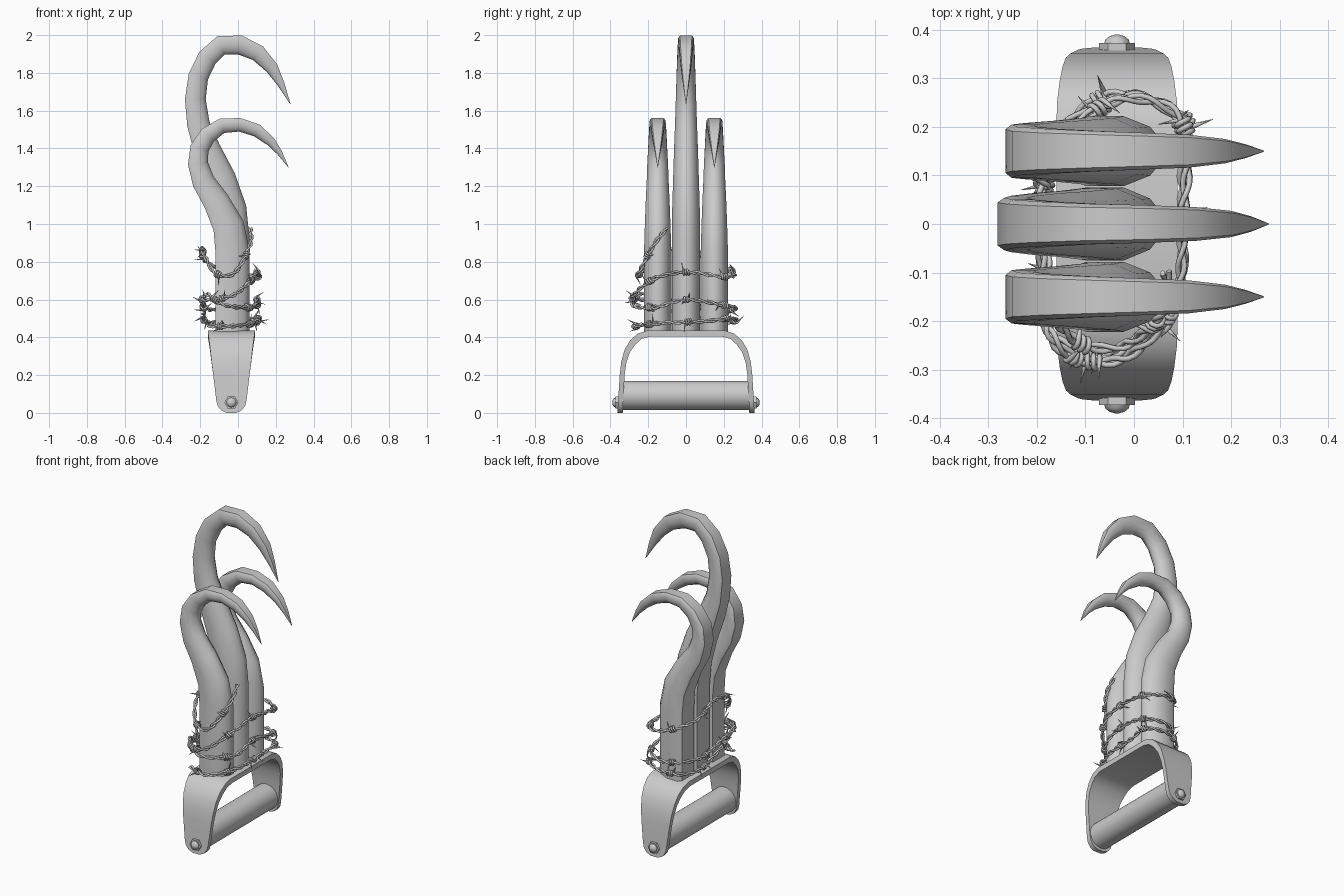
import bpy, bmesh, math, random
from mathutils import Vector

if "Cube" in bpy.data.objects:
    bpy.data.objects.remove(bpy.data.objects["Cube"])

random.seed(4)
CX = -0.035  # centre of the handle across x


def finish(name, bm, angle=40):
    bmesh.ops.recalc_face_normals(bm, faces=bm.faces)
    me = bpy.data.meshes.new(name)
    bm.to_mesh(me)
    bm.free()
    ob = bpy.data.objects.new(name, me)
    bpy.context.collection.objects.link(ob)
    bpy.ops.object.select_all(action='DESELECT')
    ob.select_set(True)
    bpy.context.view_layer.objects.active = ob
    bpy.ops.object.shade_smooth_by_angle(angle=math.radians(angle))
    return ob


def skin(name, rings, angle=40):
    """Bridge a list of equal-length point rings and cap both ends."""
    bm = bmesh.new()
    vs = [[bm.verts.new(p) for p in r] for r in rings]
    n = len(vs[0])
    for a, b in zip(vs, vs[1:]):
        for i in range(n):
            j = (i + 1) % n
            bm.faces.new((a[i], a[j], b[j], b[i]))
    bm.faces.new(vs[0])
    bm.faces.new(vs[-1])
    return finish(name, bm, angle)


# Claws: flat-backed section swept along a hook path (x, z, depth radius, width radius)
half = [(-1, .82), (-.75, 1), (.1, 1), (.7, .7), (1, .25)]
SECTION = half + [(u, -v) for u, v in reversed(half)]
MIDDLE = [(-.03, .43, .09, .075), (-.03, .93, .09, .075), (-.045, 1.08, .09, .073),
          (-.095, 1.24, .083, .068), (-.165, 1.4, .07, .063), (-.21, 1.53, .06, .058),
          (-.226, 1.66, .055, .054), (-.21, 1.78, .053, .05), (-.162, 1.88, .053, .046),
          (-.09, 1.946, .052, .042), (.01, 1.948, .051, .039), (.105, 1.905, .045, .035),
          (.18, 1.825, .034, .027), (.228, 1.74, .019, .016), (.277, 1.635, .001, .001)]
SIDE = [(-.03, .43, .09, .072), (-.03, .86, .09, .072), (-.05, .99, .083, .068),
        (-.115, 1.12, .07, .063), (-.183, 1.225, .06, .058), (-.212, 1.32, .053, .055),
        (-.204, 1.4, .05, .05), (-.16, 1.47, .046, .046), (-.085, 1.52, .04, .042),
        (.01, 1.525, .036, .038), (.1, 1.495, .034, .034), (.175, 1.435, .025, .025),
        (.222, 1.375, .014, .014), (.267, 1.3, .001, .001)]


def claw(name, path, y):
    rings = []
    for i, (x, z, r, w) in enumerate(path):
        a, b = path[max(i - 1, 0)], path[min(i + 1, len(path) - 1)]
        t = Vector((b[0] - a[0], 0, b[1] - a[1])).normalized()
        if i == 0:
            t = Vector((0, 0, 1))
        n = Vector((t.z, 0, -t.x))
        rings.append([Vector((x, y, z)) + n * (u * r) + Vector((0, v * w, 0)) for u, v in SECTION])
    skin(name, rings)


claw("middle_claw", MIDDLE, 0)
claw("left_claw", SIDE, -.15)
claw("right_claw", SIDE, .15)

# Handle bracket: bent strap (outer y, outer z, inner y, inner z, half width)
leg = [(.364, 0, .335, 0, .025), (.363, .012, .334, .012, .052), (.361, .035, .333, .035, .072),
       (.359, .065, .332, .065, .08), (.351, .2, .325, .2, .096), (.343, .27, .316, .265, .105),
       (.325, .335, .298, .32, .112), (.295, .385, .268, .362, .118),
       (.255, .42, .235, .392, .123), (.205, .436, .19, .404, .125)]
leg += [(-a, b, -c, d, w) for a, b, c, d, w in reversed(leg)]
skin("handle_bracket", [[(CX - w, a, b), (CX + w, a, b), (CX + w, c, d), (CX - w, c, d)]
                        for a, b, c, d, w in leg], 35)


# Turned parts along y: list of (y, radius)
def turned(name, profile, z, sides, x=CX, angle=40):
    skin(name, [[(x + r * math.cos(k * math.tau / sides), y, z + r * math.sin(k * math.tau / sides))
                 for k in range(sides)] for y, r in profile], angle)


turned("grip", [(-.334, .078), (.334, .078)], .092, 24)
for s, side in ((-1, "left"), (1, "right")):
    turned(side + "_bolt_nut", [(s * .35, .037), (s * .373, .037)], .055, 6, angle=30)
    turned(side + "_bolt_dome", [(s * .37, .027), (s * .38, .024), (s * .387, .015), (s * .39, .004)],
           .055, 12, angle=60)

# Barbed wire route, winding upward around the claws
ROUTE = [(-.16, -.24, .46), (-.02, -.275, .46), (.09, -.14, .475), (.1, .1, .485), (.1, .22, .5),
         (-.05, .265, .49), (-.17, .15, .48), (-.18, -.1, .55), (-.17, -.23, .63),
         (-.07, -.28, .57), (.08, -.16, .56), (.1, 0, .6), (.1, .2, .57), (-.03, .26, .55),
         (-.17, .12, .55), (-.19, -.1, .6), (-.16, -.25, .6), (-.03, -.28, .62), (.08, -.17, .71),
         (.1, 0, .745), (.1, .21, .72), (-.03, .255, .74), (-.17, .15, .8), (-.19, 0, .87),
         (-.18, -.15, .84), (-.12, -.24, .74), (-.02, -.25, .74), (.065, -.17, .89), (.065, -.09, .99)]
P = [Vector(p) for p in ROUTE]
P = [P[0] * 2 - P[1]] + P + [P[-1] * 2 - P[-2]]
wire = []
for i in range(1, len(P) - 2):
    a, b, c, d = P[i - 1:i + 3]
    steps = max(4, int((c - b).length / .013))
    for k in range(steps):
        t = k / steps
        wire.append(.5 * (2 * b + (c - a) * t + (2 * a - 5 * b + 4 * c - d) * t * t
                          + (3 * b - a - 3 * c + d) * t ** 3))


def frame(i):
    t = (wire[min(i + 1, len(wire) - 1)] - wire[max(i - 1, 0)]).normalized()
    n = t.cross(Vector((0, 0, 1))).normalized()
    return t, n, t.cross(n)


def curves(name, lines, depth):
    cu = bpy.data.curves.new(name, 'CURVE')
    cu.dimensions = '3D'
    cu.bevel_depth = depth
    cu.bevel_resolution = 1
    cu.use_fill_caps = True
    for pts in lines:
        sp = cu.splines.new('POLY')
        sp.points.add(len(pts) - 1)
        for q, (co, r) in zip(sp.points, pts):
            q.co = (*co, 1)
            q.radius = r
    ob = bpy.data.objects.new(name, cu)
    bpy.context.collection.objects.link(ob)
    bpy.ops.object.select_all(action='DESELECT')
    ob.select_set(True)
    bpy.context.view_layer.objects.active = ob
    bpy.ops.object.convert(target='MESH')


# Two twisted strands
strands = []
for phase in (0, math.pi):
    pts = []
    for i, p in enumerate(wire):
        t, n, b = frame(i)
        a = i * .75 + phase
        pts.append((p + .007 * (n * math.cos(a) + b * math.sin(a)), 1))
    strands.append(pts)
curves("barbed_wire", strands, .006)

# Barbs: a short coil with a spike leaving each end
barbs = []
for i in range(5, len(wire) - 2, 15):
    t, n, b = frame(i)
    start = random.uniform(0, math.tau)
    coil = []
    for k in range(21):
        a = start + k * math.tau * 2.5 / 20
        coil.append((wire[i] + t * (k / 20 - .5) * .032
                     + .015 * (n * math.cos(a) + b * math.sin(a)), 1))
    d0 = (coil[0][0] - coil[1][0]).normalized()
    d1 = (coil[-1][0] - coil[-2][0]).normalized()
    barbs.append([(coil[0][0] + d0 * .045, .1)] + coil + [(coil[-1][0] + d1 * .045, .1)])
curves("wire_barbs", barbs, .0055)
